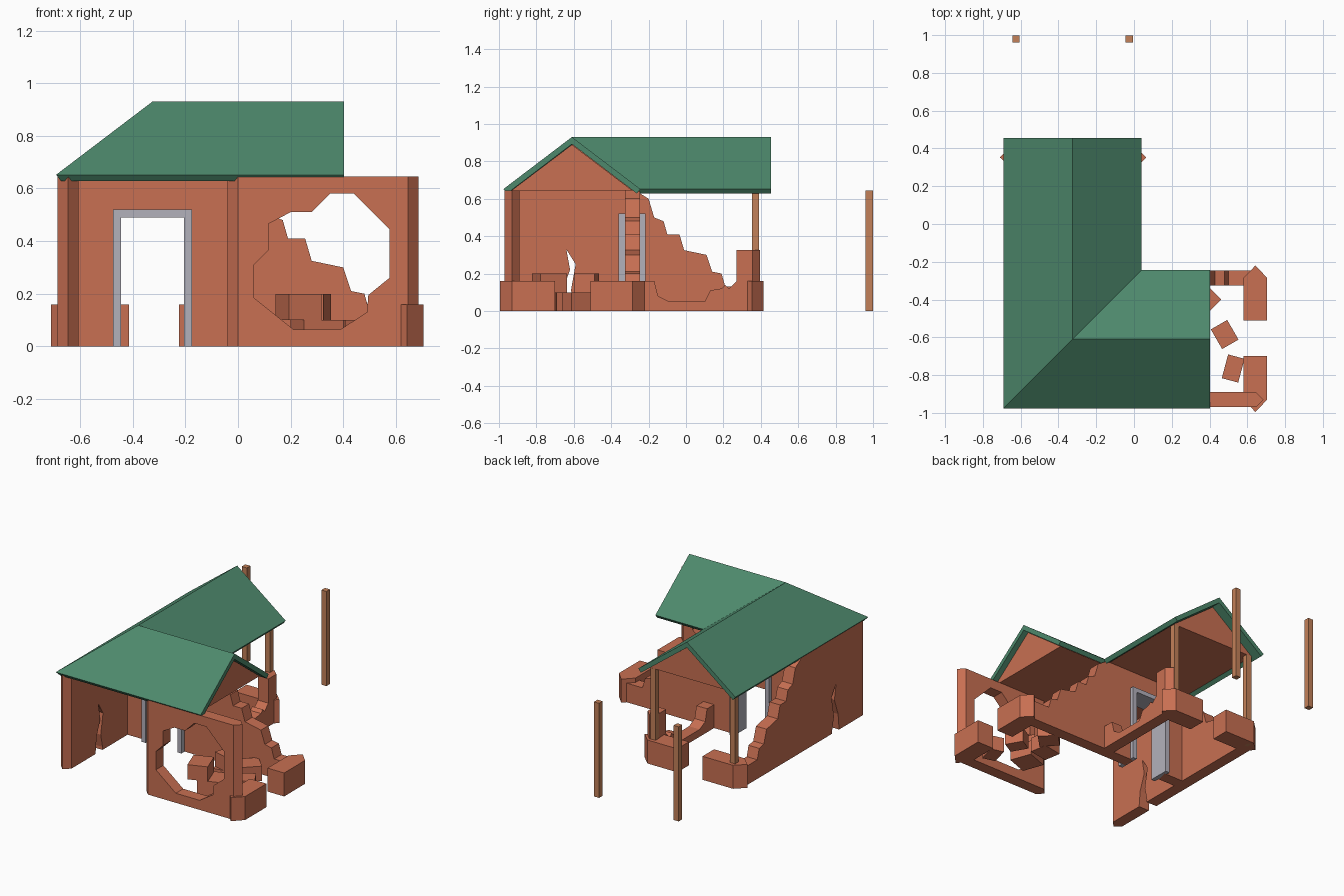
import bpy, bmesh, math
from mathutils import Vector

if "Cube" in bpy.data.objects:
    bpy.data.objects.remove(bpy.data.objects["Cube"])


def material(name, rgb):
    m = bpy.data.materials.new(name)
    m.diffuse_color = (*rgb, 1)
    m.use_nodes = True
    m.node_tree.nodes["Principled BSDF"].inputs["Base Color"].default_value = m.diffuse_color
    return m


CLAY = material("clay", (0.58, 0.16, 0.085))
GREEN = material("roof_green", (0.075, 0.25, 0.15))
WOOD = material("wood", (0.55, 0.22, 0.10))
GREY = material("frame_grey", (0.45, 0.44, 0.50))


def finish(name, bm, mat):
    bmesh.ops.recalc_face_normals(bm, faces=bm.faces)
    me = bpy.data.meshes.new(name)
    bm.to_mesh(me)
    bm.free()
    ob = bpy.data.objects.new(name, me)
    bpy.context.collection.objects.link(ob)
    if mat:
        me.materials.append(mat)
    return ob


def prism(name, pts, axis, lo, hi, mat=CLAY):
    """Extrude a 2D outline along an axis: x takes (y,z), y takes (x,z), z takes (x,y)."""
    put = {"x": lambda a, b, c: (c, a, b),
           "y": lambda a, b, c: (a, c, b),
           "z": lambda a, b, c: (a, b, c)}[axis]
    bm = bmesh.new()
    f = bm.faces.new([bm.verts.new(put(a, b, lo)) for a, b in pts])
    ext = bmesh.ops.extrude_face_region(bm, geom=[f])
    verts = [v for v in ext["geom"] if isinstance(v, bmesh.types.BMVert)]
    bmesh.ops.translate(bm, verts=verts, vec=Vector(put(0, 0, hi - lo)))
    return finish(name, bm, mat)


def box(name, x0, x1, y0, y1, z0, z1, mat=CLAY):
    return prism(name, [(x0, y0), (x1, y0), (x1, y1), (x0, y1)], "z", z0, z1, mat)


def cut(ob, cutter):
    """Subtract the cutter, bake the result and remove the cutter."""
    cutter.hide_render = True
    mod = ob.modifiers.new("cut", "BOOLEAN")
    mod.operation = "DIFFERENCE"
    mod.solver = "EXACT"
    mod.object = cutter
    dg = bpy.context.evaluated_depsgraph_get()
    me = bpy.data.meshes.new_from_object(ob.evaluated_get(dg))
    ob.modifiers.clear()
    ob.data = me
    bpy.data.objects.remove(cutter)


# Wing centre lines, wall half thickness and wall height
W, H = 0.04, 0.645
FRONT, BACK, LEFT, RIGHT = -0.93, -0.285, -0.645, 0.0

# Front wall with pointed ends and a large broken hole
front = prism("front_wall", [(-W, FRONT), (0, FRONT - W), (0.645, FRONT - W),
                             (0.685, FRONT), (0.645, FRONT + W), (0, FRONT + W)], "z", 0, H)
hole = [(0.06, 0.185), (0.21, 0.065), (0.39, 0.065), (0.49, 0.13), (0.495, 0.195), (0.575, 0.26),
        (0.575, 0.445), (0.44, 0.58), (0.35, 0.58), (0.28, 0.51), (0.2, 0.51),
        (0.115, 0.465), (0.115, 0.365), (0.06, 0.31)]
cut(front, prism("hole_cutter", hole, "y", FRONT - 0.2, FRONT + 0.2, None))

# Broken stepped edge shared by the back wall and the left wall
steps = [(0.62, 0.13), (0.50, 0.13), (0.48, 0.20), (0.43, 0.21), (0.40, 0.30), (0.28, 0.325),
         (0.255, 0.41), (0.19, 0.41), (0.17, 0.48), (0.12, 0.50), (0.09, 0.60),
         (0.05, 0.625), (0.02, H)]

# Back wall with doorway
prism("door_wall", [(LEFT, 0), (-0.45, 0), (-0.45, 0.50), (-0.20, 0.50), (-0.20, 0), (0.62, 0)]
      + steps + [(LEFT, H)], "y", BACK - W, BACK + W)

# Left wall: pointed front end, stepped rear, crack
left = prism("left_wall", [(LEFT, FRONT - W), (LEFT + W, FRONT), (LEFT + W, 0.33),
                           (LEFT - W, 0.33), (LEFT - W, FRONT)], "z", 0, H)
gone = [(a - 0.29, b) for a, b in steps] + [(-0.27, 0.8), (0.5, 0.8), (0.5, 0.13)]
cut(left, prism("step_cutter", gone, "x", LEFT - 0.2, LEFT + 0.2, None))
crack = [(-0.68, -0.1), (-0.60, -0.1), (-0.595, 0.02), (-0.615, 0.11), (-0.59, 0.25),
         (-0.64, 0.33), (-0.62, 0.22), (-0.66, 0.11)]
cut(left, prism("crack_cutter", crack, "x", LEFT - 0.2, LEFT + 0.2, None))

# Low remains of the right wall of the rear wing, and its taller end stub
prism("low_wall", [(BACK, 0), (0.33, 0), (0.33, 0.15), (0.27, 0.16), (0.23, 0.12), (0.21, 0.14),
                   (0.19, 0.12), (0.13, 0.11), (0.10, 0.05), (-0.09, 0.05), (-0.15, 0.08),
                   (-0.17, 0.16), (BACK, 0.16)], "x", RIGHT - W, RIGHT + W)
prism("wall_stub", [(-W, 0.27), (W, 0.27), (W, 0.355), (0, 0.395), (-W, 0.355)], "z", 0, 0.325)

# Low end blocks with pointed corners, repeated on both wings
block_a = [(0.58, -0.51), (0.705, -0.51), (0.705, -0.285), (0.6425, -0.22), (0.58, -0.285)]
block_b = [(0.58, -0.70), (0.705, -0.70), (0.705, -0.93), (0.6425, -0.995), (0.58, -0.93)]
for i, pts in enumerate((block_a, block_b)):
    prism(f"side_base_{i}", pts, "z", 0, 0.16)
    prism(f"rear_base_{i}", [(y + 0.285, x - 0.29) for x, y in pts], "z", 0, 0.16)

# Door frame
prism("door_frame", [(-0.475, 0), (-0.445, 0), (-0.445, 0.49), (-0.205, 0.49), (-0.205, 0),
                     (-0.175, 0), (-0.175, 0.52), (-0.475, 0.52)], "y", -0.36, -0.217, GREY)

# Posts
for i, (x, y) in enumerate([(-0.625, 0.98), (-0.025, 0.98), (-0.625, 0.372), (-0.025, 0.372)]):
    box(f"post_{i}", x - 0.019, x + 0.019, y - 0.019, y + 0.019, 0, H, WOOD)


# L-shaped gable sheet: half width, wing ends, eave and ridge heights
def sheet(bm, half, xe, ye, ze, zr):
    cx, cy = -0.325, -0.61
    ring = [(cx - half, cy - half, ze), (xe, cy - half, ze), (xe, cy, zr), (xe, cy + half, ze),
            (cx + half, cy + half, ze), (cx + half, ye, ze), (cx, ye, zr), (cx - half, ye, ze)]
    r = [bm.verts.new(p) for p in ring]
    p = bm.verts.new((cx, cy, zr))
    for f in ((r[0], r[1], r[2], p), (r[2], r[3], r[4], p),
              (p, r[4], r[5], r[6]), (r[0], p, r[6], r[7])):
        bm.faces.new(f)
    return r


# Roof shell
bm = bmesh.new()
top = sheet(bm, 0.366, 0.402, 0.455, 0.652, 0.93)
low = sheet(bm, 0.347, 0.402, 0.455, 0.628, 0.892)
for i in range(8):
    j = (i + 1) % 8
    bm.faces.new((top[i], top[j], low[j], low[i]))
finish("roof", bm, GREEN)

# Solid attic under the roof: gables and flat ceiling
bm = bmesh.new()
r = sheet(bm, 0.322, 0.365, 0.39, H, 0.889)
bm.faces.new((r[1], r[2], r[3]))
bm.faces.new((r[5], r[6], r[7]))
bm.faces.new((r[0], r[1], r[3], r[4]))
bm.faces.new((r[0], r[4], r[5], r[7]))
finish("attic", bm, CLAY)

# Rubble: centre, size, turn
rubble = [((0.48, -0.585, 0.05), (0.10, 0.12, 0.10), 30), ((0.525, -0.765, 0.05), (0.09, 0.13, 0.10), -15),
          ((0.37, -0.40, 0.05), (0.13, 0.13, 0.10), 45), ((0.30, -0.70, 0.05), (0.16, 0.15, 0.10), 20),
          ((0.23, -0.73, 0.15), (0.13, 0.15, 0.10), 20), ((0.29, -0.53, 0.15), (0.10, 0.11, 0.10), -15),
          ((0.29, -0.53, 0.05), (0.14, 0.12, 0.10), 10)]
for i, (c, s, a) in enumerate(rubble):
    ob = box(f"rubble_{i}", -s[0] / 2, s[0] / 2, -s[1] / 2, s[1] / 2, -s[2] / 2, s[2] / 2)
    ob.location = c
    ob.rotation_euler.z = math.radians(a)
